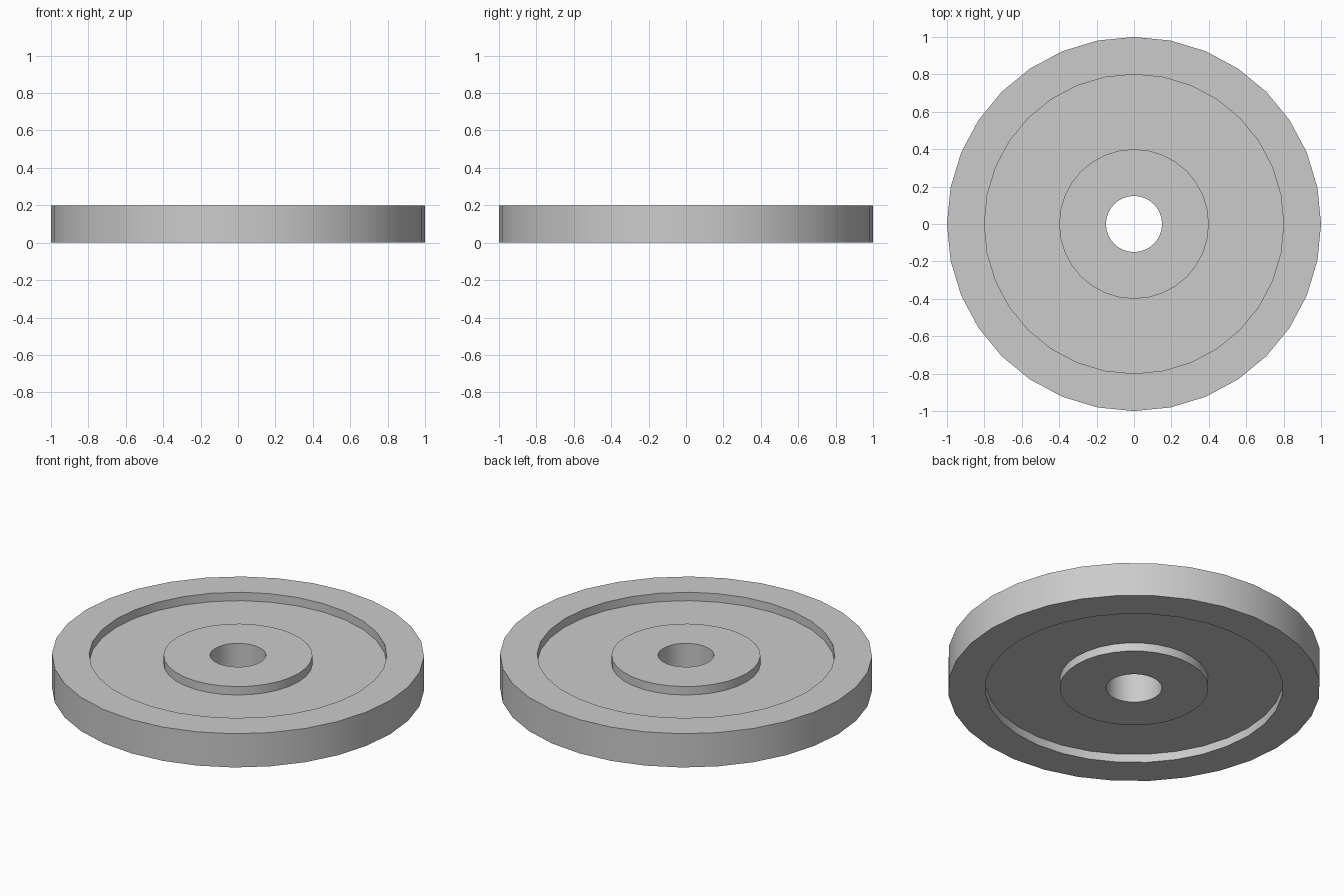
import bpy, bmesh, math

cube = bpy.data.objects.get("Cube")
if cube:
    bpy.data.objects.remove(cube, do_unlink=True)

SIDES = 32
BORE, HUB, RIM, OUTER = 0.15, 0.4, 0.8, 1.0
HEIGHT, RECESS = 0.2, 0.05

# Plain grey metal
grey = bpy.data.materials.new("grey_metal")
grey.use_nodes = True
colour = (0.6, 0.6, 0.6, 1)
grey.diffuse_color = colour
grey.node_tree.nodes["Principled BSDF"].inputs["Base Color"].default_value = colour

# Cross-section: bore, raised hub, recessed web and rim, mirrored top to bottom
upper = [(BORE, HEIGHT), (HUB, HEIGHT), (HUB, HEIGHT - RECESS),
         (RIM, HEIGHT - RECESS), (RIM, HEIGHT), (OUTER, HEIGHT)]
lower = [(r, HEIGHT - z) for r, z in reversed(upper)]
profile = upper + lower

# Turn the closed section around the axis
bm = bmesh.new()
verts = [bm.verts.new((r, 0, z)) for r, z in profile]
edges = [bm.edges.new((a, b)) for a, b in zip(verts, verts[1:] + verts[:1])]
bmesh.ops.spin(bm, geom=verts + edges, cent=(0, 0, 0), axis=(0, 0, 1),
               angle=math.tau, steps=SIDES, use_merge=True)
bmesh.ops.remove_doubles(bm, verts=bm.verts[:], dist=0.0001)
bmesh.ops.recalc_face_normals(bm, faces=bm.faces[:])

mesh = bpy.data.meshes.new("wheel_disc")
bm.to_mesh(mesh)
bm.free()
mesh.materials.append(grey)
disc = bpy.data.objects.new("wheel_disc", mesh)
bpy.context.collection.objects.link(disc)

# Smooth walls with crisp rims
bpy.ops.object.select_all(action="DESELECT")
disc.select_set(True)
bpy.context.view_layer.objects.active = disc
bpy.ops.object.shade_smooth_by_angle(angle=math.radians(30))
